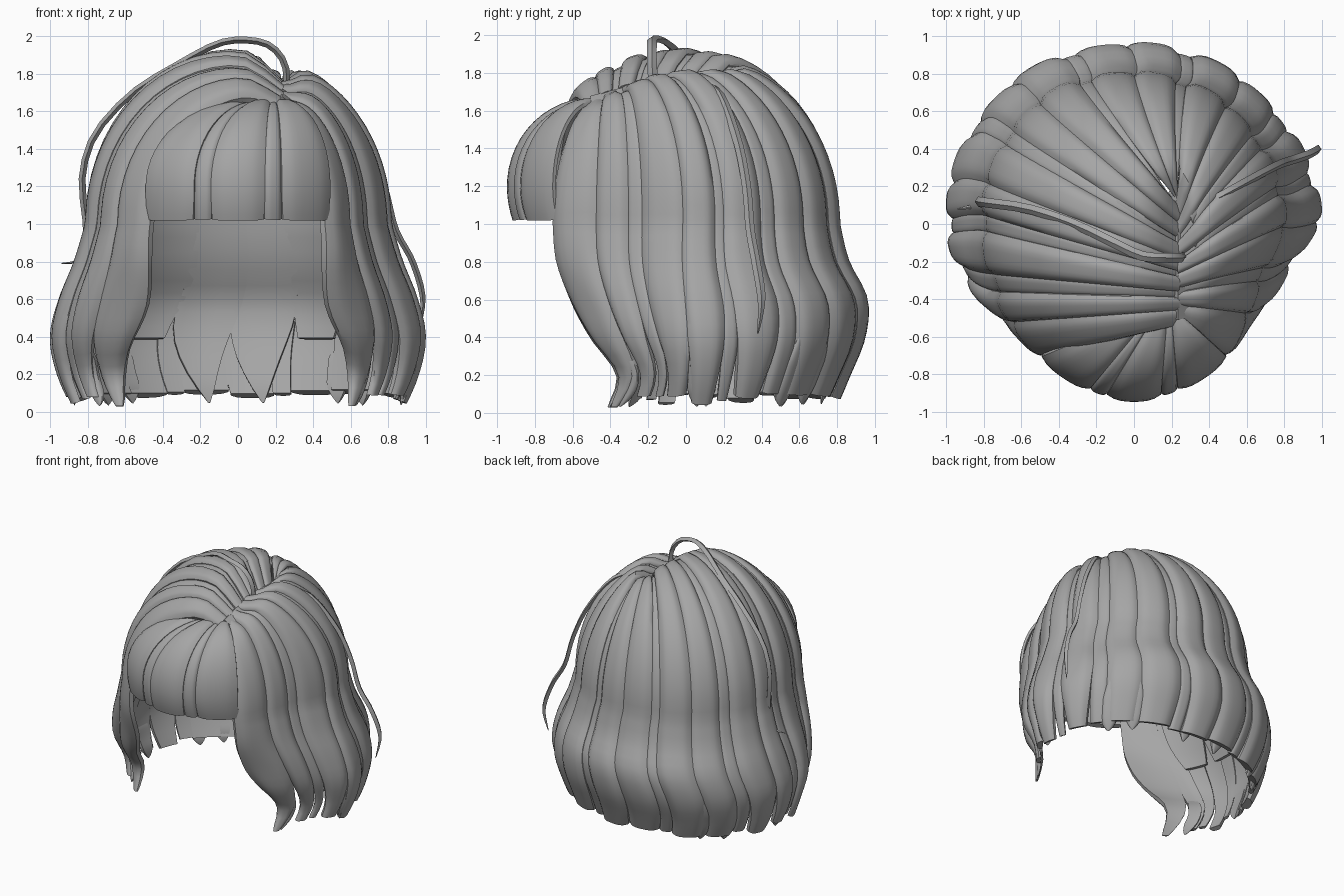
import bpy, bmesh, math, random
from mathutils import Vector

if "Cube" in bpy.data.objects:
    bpy.data.objects.remove(bpy.data.objects["Cube"])

random.seed(4)
hair = bpy.data.materials.new("hair grey")
hair.diffuse_color = (0.38, 0.38, 0.38, 1)
hair.use_nodes = True
hair.node_tree.nodes["Principled BSDF"].inputs["Base Color"].default_value = hair.diffuse_color

# Outline below the crown: height, side radius, back radius, front radius
ROWS = [(1.0, .80, .80, .90), (.8, .86, .85, .88), (.6, .94, .945, .79),
        (.4, .985, .93, .66), (.2, .95, .85, .49), (.03, .88, .78, .58)]


def clamp(v):
    return max(0, min(1, v))


def spline(pts, t):
    """Catmull-Rom point at t in 0..1 along a list of tuples."""
    f = clamp(t) * (len(pts) - 1)
    i = min(int(f), len(pts) - 2)
    f -= i
    p = [pts[max(0, min(len(pts) - 1, i + k))] for k in (-1, 0, 1, 2)]
    return [.5 * (2 * b + (c - a) * f + (2 * a - 5 * b + 4 * c - d) * f * f
                  + (3 * b - a - 3 * c + d) * f ** 3) for a, b, c, d in zip(*p)]


def head(deg, u):
    """Main hair surface: deg runs round the head, u from the parting to the tips."""
    side = abs(deg - 90)
    z, rx, rb, rf = spline(ROWS, (u - .5) * 2)
    wave = 3 * math.sin(z * 5.5) * max(0, 1 - side / 140) * min(1, u * 2)
    a = math.radians(deg + wave)
    x, y = rx * math.cos(a), math.sin(a) * (rb if math.sin(a) > 0 else rf)
    # Narrower right front, fuller left back, front edges drawn in towards the face
    x *= 1 - .11 * math.sin(math.pi * clamp(-deg / 52))
    x *= 1 - .14 * clamp((side - 120) / 22) * math.exp(-((z - .58) / .25) ** 2)
    full = 1 + .03 * math.sin(math.pi * clamp((deg - 95) / 85))
    x, y = x * full, y * full
    if u >= .5:
        return Vector((x, y, z))
    ry = rb if y > 0 else rf
    rim = math.hypot(x / rx, y / ry)
    front = max(0, (side - 20) / 123)
    px, py = .235, .12 - .67 * front
    f = math.sin(u * math.pi)
    x, y = px + (x - px) * f, py + (y - py) * f
    ry = rb if y > 0 else rf
    rim = 1 + (rim - 1) * f
    h = math.sqrt(max(0, 1 - ((x / rx) ** 2 + (y / ry) ** 2) / rim ** 2))
    dip = math.hypot(x - px, y - py) / .12
    return Vector((x, y, 1 + .92 * h - .15 * math.exp(-dip * dip) * (1 - .6 * front)))


def fringe(xb, u):
    """Fringe surface: xb is the sideways place of the cut end."""
    yb = -.94 + .9 * xb * xb
    rx, ry = .14 + .25 * xb, -.5
    c = min(u / .7, 1) * math.pi / 2
    f, drop = math.sin(c), max(0, (u - .7) / .3)
    return Vector((rx + (xb - rx) * f, ry + (yb - ry) * f + .03 * drop ** 2,
                   1.2 + .46 * math.cos(c) - .18 * drop))


def lock(name, surf, mid, half, end=1.0, taper=0.0, lift=0.0, scale=1.0, start=0.0,
         rows=32, thick=.03, both=False, bulge=.034):
    """Closed strand with a rounded outside, swept along a surface."""
    bm = bmesh.new()
    rings, n, e = [], 9, .004
    core = Vector((0, 0, .9))
    for r in range(rows + 1):
        t = r / rows
        u = start + (end - start) * t
        w = half
        if taper:
            w *= max(.04, 1 - max(0, (t - .72) / .28) ** 1.6 * taper)
        if both:
            w *= max(.04, min(1, t / .4))
        outer, inner = [], []
        width = (surf(mid + w, u) - surf(mid - w, u)).length
        rise = min(bulge, .2 * width)
        uu = max(u, .02)
        k = half * .3
        nrm = (surf(mid + k, uu) - surf(mid - k, uu)).cross(surf(mid, uu + e) - surf(mid, uu - e))
        nrm.normalize()
        if nrm.dot(surf(mid, uu) - core) < 0:
            nrm = -nrm
        for i in range(n):
            v = 2 * i / (n - 1) - 1
            p = surf(mid + w * v, u)
            p.x, p.y = p.x * scale, p.y * scale
            outer.append(bm.verts.new(p + nrm * (lift + rise * (.4 - abs(v) ** 4))))
            inner.append(bm.verts.new(p + nrm * (lift - rise * .6 - min(thick, .2 * width))))
        rings.append(outer + inner[::-1])
    m = 2 * n
    for a, b in zip(rings, rings[1:]):
        for i in range(m):
            j = (i + 1) % m
            bm.faces.new((a[i], a[j], b[j], b[i]))
    bm.faces.new(rings[0][::-1])
    bm.faces.new(rings[-1])
    finish(name, bm)


def finish(name, bm):
    bmesh.ops.recalc_face_normals(bm, faces=bm.faces)
    me = bpy.data.meshes.new(name)
    bm.to_mesh(me)
    bm.free()
    ob = bpy.data.objects.new(name, me)
    bpy.context.collection.objects.link(ob)
    me.materials.append(hair)
    bpy.context.view_layer.objects.active = ob
    ob.select_set(True)
    bpy.ops.object.shade_smooth_by_angle(angle=math.radians(40))
    ob.select_set(False)


# Main locks round the head, from the right front edge to the left front edge
widths = [21, 12, 6, 15, 12, 5, 15, 8, 16, 17, 6, 16, 17, 6, 16, 15, 7, 16, 12, 7, 14, 8, 11, 17]
grow = 284 / sum(widths)
deg = -52
for i, w in enumerate(widths):
    w *= grow
    mid = deg + w / 2
    back = abs(mid - 90) < 66
    edge = i in (0, len(widths) - 1)
    thin = w < 8
    lock("back_lock" if back else "front_lock" if edge else "side_lock", head, mid, w / 2 + .6,
         end=random.uniform(.95, .965) if back else 1 if edge else random.uniform(.955, .985),
         taper=.12 if back else .8 if edge else .4,
         lift=-.02 if thin else random.uniform(-.004, .01))
    deg += w

# Inner layer: pointed at the nape, rising towards the sides
for mid in range(-20, 201, 20):
    off = abs(mid - 90)
    nape = off < 20
    z = .05 if nape else .4 if off < 40 else .62
    lock("inner_lock", head, mid, 10.8, end=.5 + (1 - z) / 1.94, taper=.96 if nape else .4,
         scale=.95, lift=-.02, start=.06, rows=22, bulge=.02, thick=.02)

# Thin pointed wisps peeking out at the hem
for mid, end in ((-38, 1), (4, 1), (40, 1), (52, .99), (128, .99), (140, 1), (172, 1), (212, 1)):
    lock("hem_wisp", head, mid, 4, end=end, taper=.97, start=.78, rows=18, both=True, lift=-.01)

# Blunt cut fringe
cuts = [-.5, -.24, -.145, .145, .24, .5]
for i, (a, b) in enumerate(zip(cuts, cuts[1:])):
    lock("fringe_lock", fringe, (a + b) / 2, (b - a) / 2 - .001, rows=18, thick=.02,
         taper=.04, lift=-.01 if i % 2 else 0, bulge=.02)


def stray(name, pts, r=.02):
    """Loose flattened strand following a path."""
    bm = bmesh.new()
    rings, count = [], 26
    for k in range(count + 1):
        t = k / count
        p = Vector(spline(pts, t))
        d = (Vector(spline(pts, t + .02)) - Vector(spline(pts, t - .02))).normalized()
        s = d.cross(Vector((0, 1, 0)) if abs(d.y) < .9 else Vector((1, 0, 0))).normalized()
        q = d.cross(s)
        w = r * min(1, .15 + 5 * (1 - t))
        rings.append([bm.verts.new(p + s * w * .7 * math.cos(c) + q * w * math.sin(c))
                      for c in (0, 1.57, 3.14, 4.71)])
    for a, b in zip(rings, rings[1:]):
        for i in range(4):
            bm.faces.new((a[i], a[(i + 1) % 4], b[(i + 1) % 4], b[i]))
    bm.faces.new(rings[0])
    bm.faces.new(rings[-1])
    finish(name, bm)


stray("left_stray", [(.26, -.17, 1.70), (.25, -.18, 1.85), (.17, -.18, 1.95), (.04, -.17, 1.98),
                     (-.11, -.1, 1.96), (-.32, 0, 1.85), (-.56, .08, 1.7), (-.76, .11, 1.48),
                     (-.83, .12, 1.25), (-.81, .11, 1.0), (-.82, .1, .82), (-.94, .08, .79)], .026)
stray("right_stray", [(.3, .05, 1.74), (.5, .17, 1.7), (.68, .27, 1.45), (.78, .32, 1.2),
                      (.84, .34, .97), (.93, .37, .8), (.985, .4, .6), (.96, .38, .42)], .024)
# Closes the hair along the parting
stray("parting_base", [(.235, -.5, 1.64), (.235, -.3, 1.69), (.235, -.1, 1.71),
                       (.235, .1, 1.71), (.235, .25, 1.72)], .055)
